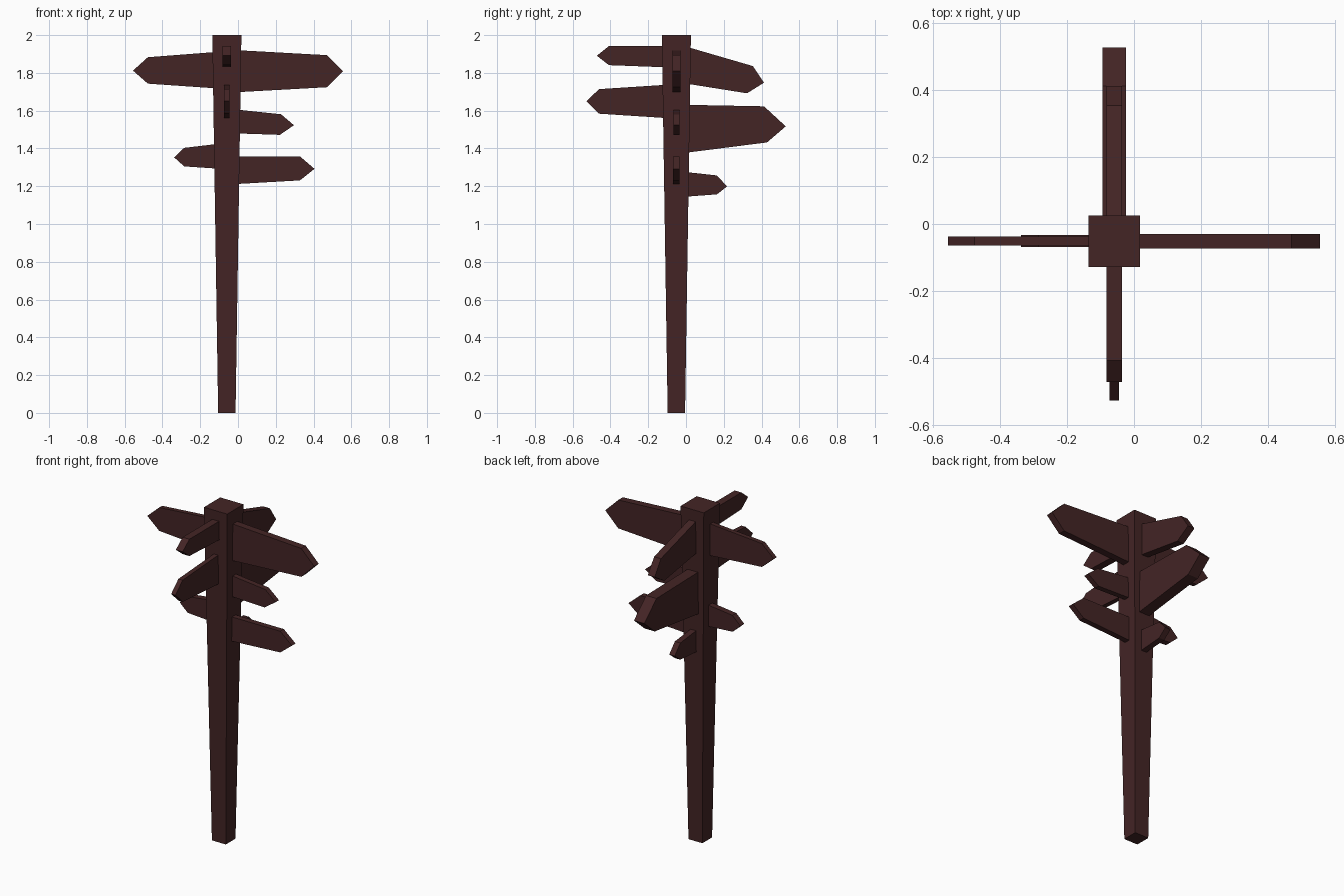
import bpy, bmesh
from mathutils import Vector

if "Cube" in bpy.data.objects:
    bpy.data.objects.remove(bpy.data.objects["Cube"])

CX, CY = -0.059, -0.051          # post axis

wood = bpy.data.materials.new("dark_brown_wood")
wood.diffuse_color = (0.057, 0.0178, 0.0182, 1)
wood.use_nodes = True
wood.node_tree.nodes["Principled BSDF"].inputs["Base Color"].default_value = wood.diffuse_color


def finish(name, bm):
    bmesh.ops.recalc_face_normals(bm, faces=bm.faces)
    me = bpy.data.meshes.new(name)
    bm.to_mesh(me)
    bm.free()
    me.materials.append(wood)
    ob = bpy.data.objects.new(name, me)
    bpy.context.collection.objects.link(ob)
    return ob


# Post: square, widening towards the top
bm = bmesh.new()
bmesh.ops.create_cube(bm, size=2)
for v in bm.verts:
    half = 0.077 if v.co.z > 0 else 0.046
    v.co = (CX + v.co.x * half, CY + v.co.y * half, 1 + v.co.z)
finish("post", bm)


def sign(name, axis, half, pts):
    """Arrow board: (distance along axis, z) outline, extruded across."""
    bm = bmesh.new()
    if axis == "x":
        ring = [Vector((a, CY - half, z)) for a, z in pts]
        across = Vector((0, 2 * half, 0))
    else:
        ring = [Vector((CX - half, a, z)) for a, z in pts]
        across = Vector((2 * half, 0, 0))
    face = bm.faces.new([bm.verts.new(p) for p in ring])
    out = bmesh.ops.extrude_face_region(bm, geom=[face], use_keep_orig=True)
    bmesh.ops.translate(bm, vec=across,
                        verts=[v for v in out["geom"] if isinstance(v, bmesh.types.BMVert)])
    finish(name, bm)


# Boards on the right (+x) side
sign("right_sign_top", "x", 0.0215,
     [(-0.02, 1.921), (0.47, 1.894), (0.556, 1.809), (0.47, 1.724), (-0.02, 1.697)])
sign("right_sign_middle", "x", 0.016,
     [(-0.02, 1.607), (0.228, 1.581), (0.296, 1.523), (0.222, 1.472), (-0.02, 1.480)])
sign("right_sign_low", "x", 0.017,
     [(-0.02, 1.358), (0.328, 1.358), (0.405, 1.292), (0.328, 1.231), (-0.02, 1.211)])

# Boards on the left (-x) side
sign("left_sign_top", "x", 0.0137,
     [(-0.10, 1.912), (-0.477, 1.883), (-0.556, 1.812), (-0.477, 1.743), (-0.10, 1.717)])
sign("left_sign_low", "x", 0.018,
     [(-0.09, 1.426), (-0.285, 1.403), (-0.338, 1.353), (-0.285, 1.305), (-0.09, 1.292)])

# Boards on the front (-y) side
sign("front_sign_top", "y", 0.0225,
     [(-0.09, 1.942), (-0.408, 1.942), (-0.472, 1.891), (-0.408, 1.841), (-0.09, 1.829)])
sign("front_sign_middle", "y", 0.0142,
     [(-0.09, 1.738), (-0.460, 1.714), (-0.528, 1.650), (-0.460, 1.584), (-0.09, 1.560)])

# Boards on the back (+y) side
sign("back_sign_top", "y", 0.0225,
     [(-0.01, 1.942), (0.354, 1.836), (0.413, 1.748), (0.323, 1.692), (-0.01, 1.745)])
sign("back_sign_middle", "y", 0.0345,
     [(-0.01, 1.631), (0.413, 1.623), (0.528, 1.517), (0.429, 1.432), (-0.01, 1.376)])
sign("back_sign_low", "y", 0.018,
     [(-0.01, 1.276), (0.164, 1.257), (0.217, 1.199), (0.164, 1.157), (-0.01, 1.144)])
